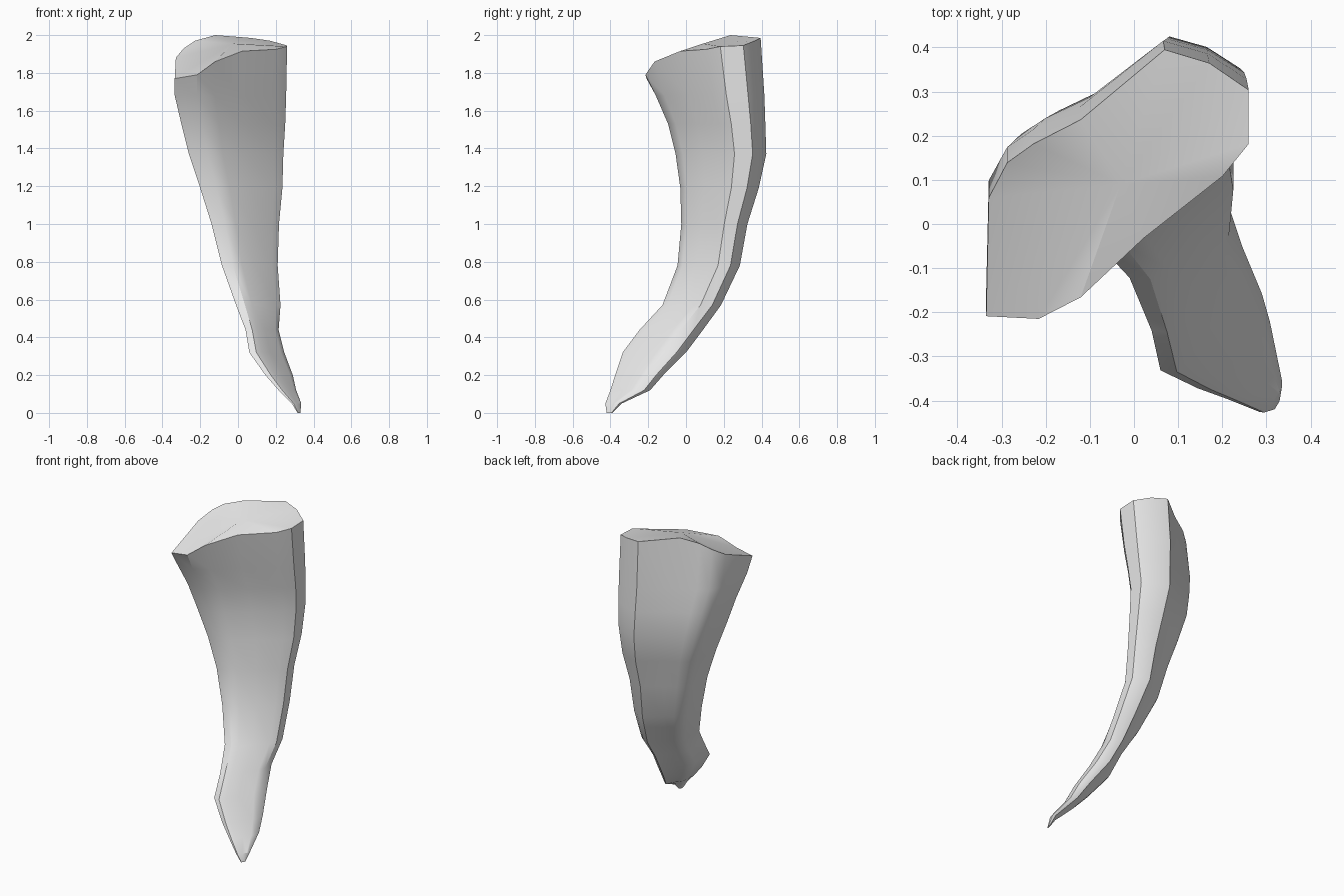
import bpy
import bmesh

if "Cube" in bpy.data.objects:
    bpy.data.objects.remove(bpy.data.objects["Cube"])

# Flattened diagonal cross-section, as fractions of each ring's x/y extents
PROFILE = [(0, .01), (.2, 0), (.36, .08), (.6, .3), (.9, .53), (1, .65), (1, .85),
           (.85, .95), (.68, 1), (.36, .74), (.18, .65), (.08, .58), (.01, .45)]

# Rim heights, one per profile point
RIM_Z = [1.77, 1.79, 1.86, 1.915, 1.925, 1.94, 1.945, 1.97, 1.985, 2.0, 1.97, 1.93, 1.88]

# Rings from below the rim to the tip: z, x min, x max, y min, y max
RINGS = [
    (1.68, -.335, .255, -.16, .415),
    (1.53, -.30, .25, -.095, .42),
    (1.37, -.26, .24, -.055, .425),
    (1.19, -.20, .235, -.03, .385),
    (1.00, -.14, .217, -.025, .325),
    (.78, -.085, .21, -.045, .285),
    (.57, -.01, .225, -.125, .185),
    (.44, .04, .215, -.245, .09),
    (.32, .06, .245, -.335, .00),
    (.20, .145, .29, -.375, -.12),
    (.12, .215, .308, -.40, -.19),
    (.05, .285, .335, -.427, -.34),
    (.00, .315, .33, -.42, -.39),
]


def ring(bm, x0, x1, y0, y1, heights):
    return [bm.verts.new((x0 + u * (x1 - x0), y0 + v * (y1 - y0), z))
            for (u, v), z in zip(PROFILE, heights)]


def bridge(bm, upper, lower):
    n = len(upper)
    for i in range(n):
        j = (i + 1) % n
        bm.faces.new((upper[i], lower[i], lower[j], upper[j]))


bm = bmesh.new()

# Curved body, tapering to the tip
rim = ring(bm, -.335, .26, -.215, .395, RIM_Z)
above = rim
for z, x0, x1, y0, y1 in RINGS:
    below = ring(bm, x0, x1, y0, y1, [z] * len(PROFILE))
    bridge(bm, above, below)
    above = below
bm.faces.new(above)

# Slightly domed, sloping end cap
centre = bm.verts.new((-.03, .09, 1.955))
for i in range(len(rim)):
    bm.faces.new((rim[i], rim[(i + 1) % len(rim)], centre))

bmesh.ops.recalc_face_normals(bm, faces=bm.faces)
mesh = bpy.data.meshes.new("tusk")
bm.to_mesh(mesh)
bm.free()
tusk = bpy.data.objects.new("tusk", mesh)
bpy.context.collection.objects.link(tusk)

# Plain grey surface
grey = bpy.data.materials.new("light_grey")
grey.diffuse_color = (.8, .8, .8, 1)
grey.use_nodes = True
grey.node_tree.nodes["Principled BSDF"].inputs["Base Color"].default_value = grey.diffuse_color
mesh.materials.append(grey)

bpy.context.view_layer.objects.active = tusk
tusk.select_set(True)
bpy.ops.object.shade_smooth_by_angle(angle=.55)
